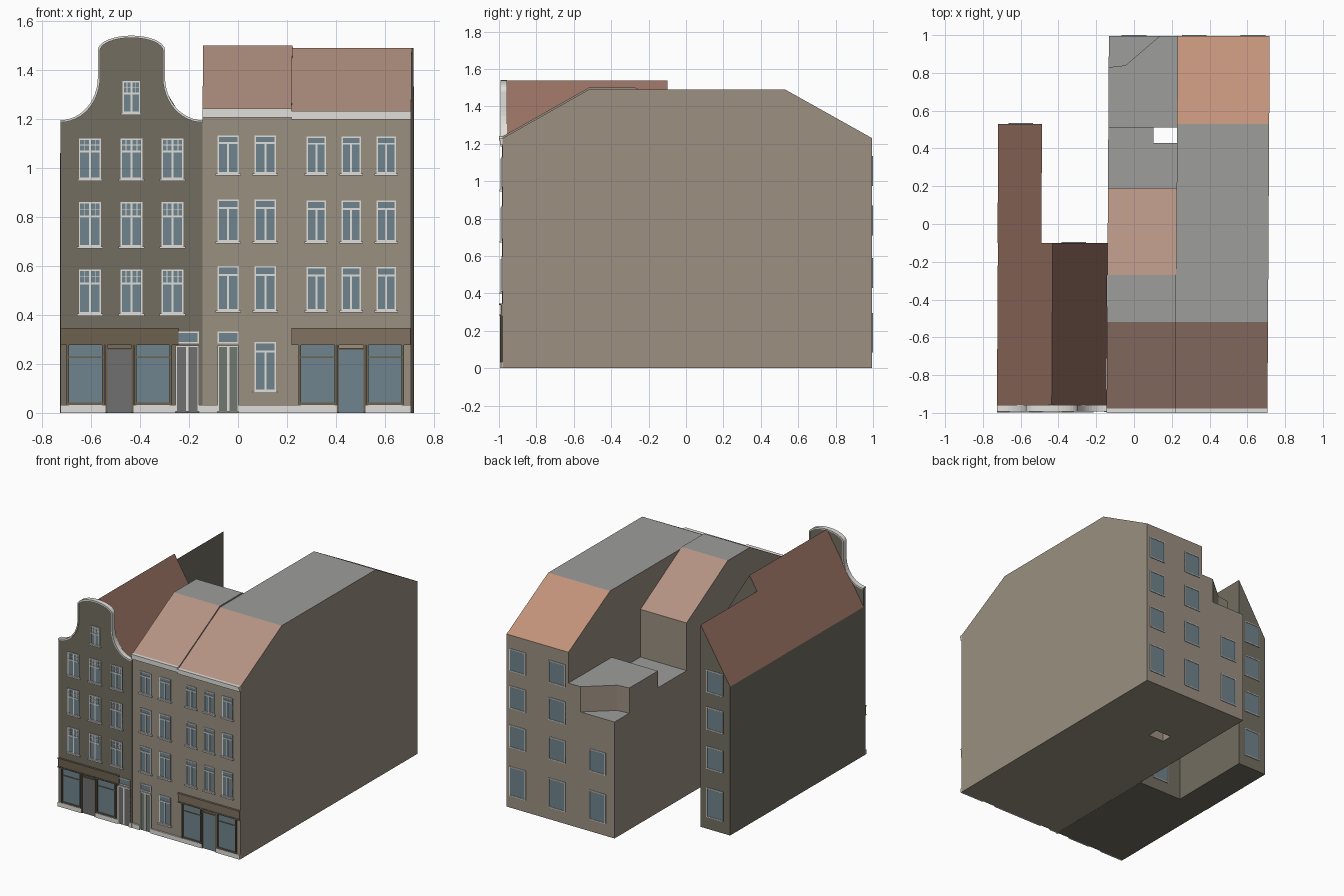
import bpy, bmesh, math
from mathutils import Vector

if "Cube" in bpy.data.objects:
    bpy.data.objects.remove(bpy.data.objects["Cube"])


def mat(name, r, g, b):
    m = bpy.data.materials.new(name)
    m.diffuse_color = (r, g, b, 1)
    m.use_nodes = True
    m.node_tree.nodes["Principled BSDF"].inputs["Base Color"].default_value = m.diffuse_color
    return m


BEIGE = mat("beige_wall", .33, .28, .22)
DARK = mat("dark_wall", .17, .155, .12)
PINK = mat("pink_tile", .46, .29, .23)
ORANGE = mat("orange_tile", .55, .29, .20)
BROWN = mat("brown_tile", .30, .16, .12)
GREY = mat("flat_roof", .34, .34, .33)
GLASS = mat("glass", .16, .23, .27)
WHITE = mat("white_trim", .75, .74, .70)
TIMBER = mat("shop_timber", .15, .12, .08)
SHOP_C = mat("shop_beige", .22, .17, .12)
DOOR = mat("grey_door", .16, .16, .16)
GREEN = mat("green_door", .16, .19, .16)


def finish(name, bm, mats):
    bmesh.ops.recalc_face_normals(bm, faces=bm.faces)
    me = bpy.data.meshes.new(name)
    for m in mats:
        me.materials.append(m)
    bm.to_mesh(me)
    bm.free()
    ob = bpy.data.objects.new(name, me)
    bpy.context.collection.objects.link(ob)
    return ob


def prism(name, pts, axis, a, b, wall, tile=None, back_tile=None, skew=.006):
    """Extrude a 2D profile along an axis; roofs get colour from face slope."""
    bm = bmesh.new()
    place = {'x': lambda p, t: (t, p[0], p[1]),
             'y': lambda p, t: (p[0], t, p[1]),
             'z': lambda p, t: (p[0], p[1], t)}[axis]
    lo = [bm.verts.new(place(p, a)) for p in pts]
    hi = [bm.verts.new(place(p, b)) for p in pts]
    bm.faces.new(lo)
    bm.faces.new(hi)
    n = len(pts)
    for i in range(n):
        j = (i + 1) % n
        bm.faces.new((lo[i], lo[j], hi[j], hi[i]))
    bmesh.ops.recalc_face_normals(bm, faces=bm.faces)
    if tile:
        for f in bm.faces:
            f.normal_update()
            if f.normal.z > .95:
                f.material_index = 1
            elif f.normal.z > .1:
                f.material_index = 3 if f.normal.y > .1 else 2
    for v in bm.verts:  # plots are slightly skewed
        v.co.x += skew * v.co.y
    return finish(name, bm, [wall, GREY, tile, back_tile or tile] if tile else [wall])


parts = {}


def box(name, m, x0, x1, z0, z1, y, out, s=-1):
    """Box standing `out` proud of the wall plane y, facing direction s."""
    parts.setdefault((name, m), []).append((x0, x1, y - s * .004, y + s * out, z0, z1))


def window(name, x, w, z0, z1, y, s=-1, transom=0, bars=0):
    l, r, t = x - w / 2, x + w / 2, .006
    box(name + "_glass", GLASS, l, r, z0, z1, y, .002, s)
    fr = name + "_frames"
    for a, b in ((l, l + t), (r - t, r)):
        box(fr, WHITE, a, b, z0, z1, y, .006, s)
    for a, b in ((z0, z0 + t), (z1 - t, z1)):
        box(fr, WHITE, l + t, r - t, a, b, y, .006, s)
    if transom:
        zt = z0 + (z1 - z0) * transom
        box(fr, WHITE, l + t, r - t, zt - .004, zt + .004, y, .007, s)
        box(fr, WHITE, x - .004, x + .004, z0 + t, z1 - t if bars else zt, y, .006, s)
        for k in (-.25, .25) if bars else ():
            box(fr, WHITE, x + k * w - .0015, x + k * w + .0015, zt, z1 - t, y, .005, s)
        if bars:
            zb = (zt + z1) / 2
            box(fr, WHITE, l + t, r - t, zb - .0015, zb + .0015, y, .005, s)
        box(name + "_sills", WHITE, l - .008, r + .008, z0 - .009, z0, y, .012, s)


# Building bodies
prism("left_house_body", [(-.72, 0), (-.14, 0), (-.14, 1.06), (-.43, 1.538), (-.72, 1.06)],
      'y', -.966, -.1, DARK, BROWN)
prism("left_house_rear_wing", [(-.722, 0), (-.49, 0), (-.49, 1.44), (-.722, 1.06)],
      'y', -.1, .53, DARK, BROWN)
prism("middle_house_body", [(-.98, 0), (.19, 0), (.19, 1.23), (-.27, 1.5), (-.52, 1.5), (-.98, 1.24)],
      'x', -.139, .225, BEIGE, PINK)
prism("right_house_body", [(-.98, 0), (.995, 0), (.995, 1.23), (.53, 1.49), (-.52, 1.49), (-.98, 1.23)],
      'x', .225, .7125, BEIGE, PINK, ORANGE)

# Stepped rear annex of the middle house, with a light shaft
prism("annex_low", [(-.139, .19), (.225, .19), (.225, .43), (.10, .43), (.10, .51), (-.139, .51)],
      'z', 0, .89, BEIGE, GREY)
prism("annex_high", [(-.139, .51), (.225, .51), (.225, .995), (.13, .995), (-.05, .84), (-.139, .83)],
      'z', 0, 1.01, BEIGE, GREY)
prism("annex_corner", [(-.139, .83), (-.05, .84), (.13, .995), (-.139, .995)],
      'z', 0, .83, BEIGE, GREY)

# Bell gable facade of the left house
CX, HW = -.435, .29
half = []
for i in range(13):
    t = math.pi / 2 * i / 12
    half.append((-HW + .155 * math.sin(t), 1.37 - .177 * math.cos(t)))
for i in range(9):
    t = math.pi / 2 * i / 8
    half.append((-.135 * math.cos(t), 1.48 + .058 * math.sin(t)))
curve = [(CX + x, z) for x, z in half] + [(CX - x, z) for x, z in half[-2::-1]]
prism("bell_gable_facade", [(CX - HW, 0)] + curve + [(CX + HW, 0)], 'y', -.985, -.965, DARK, skew=0)


def offset(pts, d):
    out = []
    for i, p in enumerate(pts):
        a, b = Vector(pts[max(i - 1, 0)]), Vector(pts[min(i + 1, len(pts) - 1)])
        t = (b - a).normalized()
        out.append((p[0] - t.y * d, p[1] + t.x * d))
    return out


prism("gable_coping", offset(curve, .002) + offset(curve, -.007)[::-1], 'y', -.992, -.958, WHITE, skew=0)

# Front windows
YA, YB = -.985, -.98
for z0, z1 in ((.405, .585), (.68, .86), (.955, 1.12)):
    for x in (-.605, -.435, -.267):
        window("left_house_window", x, .09, z0, z1, YA, transom=.68, bars=1)
window("left_house_window", CX, .072, 1.225, 1.355, YA, transom=.6, bars=1)
for z0, z1 in ((.418, .60), (.70, .87), (.977, 1.133)):
    for x in (-.04, .112):
        window("middle_house_window", x, .088, z0, z1, YB, transom=.8)
    for x in (.32, .462, .605):
        window("right_house_window", x, .08, z0, z1 - .004, YB, transom=.8)
window("middle_house_window", .112, .088, .09, .29, YB, transom=.8)

# Rear windows
for z, h in ((.19, .21), (.51, .16), (.79, .16), (1.055, .16)):
    for x in (.32, .63):
        window("right_house_rear_window", x, .13, z - h / 2, z + h / 2, .995, 1)
    window("left_house_rear_window", -.60, .13, z - h / 2, z + h / 2, .53, 1)
    if z < 1:
        window("courtyard_window", -.32, .13, z - h / 2, z + h / 2, -.1, 1)
    if z < .6:
        window("annex_rear_window", 0, .13, z - h / 2, z + h / 2, .995, 1)


# Shopfronts: fascia, framed display windows and a central door
def shop(name, m, y, x0, x1, panes, door, door_mat):
    box(name + "_fascia", m, x0, x1, .285, .34, y, .008)
    box(name + "_fascia", m, x0, x1, .338, .346, y, .014)
    box(name + "_fascia", m, x0, x1, .278, .286, y, .012)
    for a, b in panes:
        box(name + "_glass", GLASS, a, b, .035, .28, y, .002)
        box(name + "_frames", TIMBER, a, b, .225, .231, y, .006)
        for c in (a, b):
            box(name + "_frames", TIMBER, c - .005, c + .005, .03, .28, y, .01)
        box(name + "_frames", TIMBER, a, b, .03, .042, y, .008)
    box(name + "_door", door_mat, door[0], door[1], .002, .262, y, .004)
    for c in door:
        box(name + "_frames", TIMBER, c - .004, c + .004, .002, .28, y, .009)
    box(name + "_frames", TIMBER, door[0], door[1], .256, .264, y, .008)


shop("left_shop", TIMBER, YA, -.725, -.243, ((-.695, -.55), (-.42, -.275)), (-.537, -.43), DOOR)
shop("right_shop", SHOP_C, YB, .218, .704, ((.252, .398), (.527, .673)), (.408, .517), GLASS)

# House doors with fanlights
for name, x0, x1, y, m in (("left_house_door", -.255, -.16, YA, DOOR),
                           ("middle_house_door", -.083, .003, YB, GREEN)):
    c = (x0 + x1) / 2
    box(name + "_panel", m, x0, x1, .005, .272, y, .003)
    for a, b in ((x0, x0 + .006), (c - .005, c + .005), (x1 - .006, x1)):
        box(name + "_frame", WHITE, a, b, .005, .272, y, .007)
    box(name + "_frame", WHITE, x0, x1, .268, .276, y, .008)
    window(name + "_fanlight", c, x1 - x0, .284, .333, y)

# Plinths (broken at the doors) and cornices
for a, b, y in ((-.725, -.541, YA), (-.426, -.255, YA), (-.16, -.145, YA),
                (-.144, -.083, YB), (.003, .404, YB), (.521, .706, YB)):
    box("plinth", WHITE, a, b, 0, .032, y, .01)
box("middle_cornice", WHITE, -.145, .219, 1.205, 1.24, YB, .014)
box("middle_cornice", WHITE, -.145, .219, 1.23, 1.242, YB, .02)
box("right_cornice", WHITE, .219, .706, 1.197, 1.23, YB, .014)
box("right_cornice", WHITE, .219, .706, 1.22, 1.232, YB, .02)

# Join the collected boxes into one object per part
QUADS = ((0, 1, 3, 2), (4, 5, 7, 6), (0, 1, 5, 4), (2, 3, 7, 6), (0, 2, 6, 4), (1, 3, 7, 5))
for (name, m), items in parts.items():
    bm = bmesh.new()
    for x0, x1, y0, y1, z0, z1 in items:
        v = [bm.verts.new((x, y, z)) for x in (x0, x1) for y in (y0, y1) for z in (z0, z1)]
        for q in QUADS:
            bm.faces.new([v[i] for i in q])
    finish(name, bm, [m])
